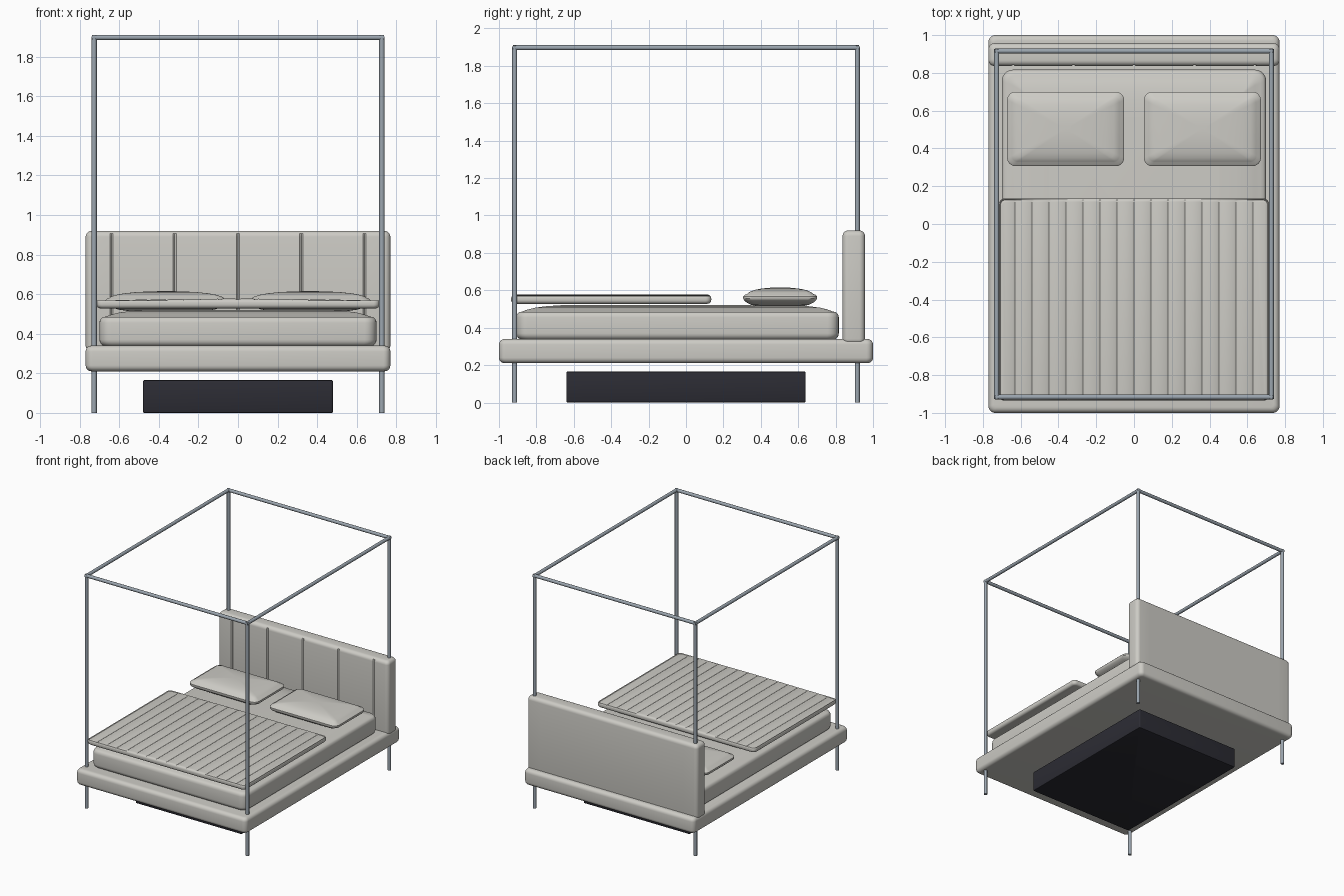
import bpy, bmesh, math
from mathutils import Vector

cube = bpy.data.objects.get("Cube")
if cube:
    bpy.data.objects.remove(cube, do_unlink=True)


def material(name, rgb):
    m = bpy.data.materials.new(name)
    m.use_nodes = True
    m.diffuse_color = (*rgb, 1)
    m.node_tree.nodes["Principled BSDF"].inputs["Base Color"].default_value = (*rgb, 1)
    return m


LINEN = material("warm white linen", (0.61, 0.60, 0.56))
STEEL = material("blue grey steel", (0.33, 0.38, 0.43))
DARK = material("dark plinth", (0.025, 0.025, 0.034))
parts = []


def finish(name, bm, mat):
    bmesh.ops.recalc_face_normals(bm, faces=bm.faces)
    mesh = bpy.data.meshes.new(name)
    bm.to_mesh(mesh)
    bm.free()
    mesh.materials.append(mat)
    ob = bpy.data.objects.new(name, mesh)
    bpy.context.collection.objects.link(ob)
    parts.append(ob)
    return ob


def loft(center, half, corner, levels, steps=6):
    """Stack rounded rectangles; each level is (inset, z, scale)."""
    bm = bmesh.new()
    rings = []
    for inset, z, scale in levels:
        hx, hy = half[0] - inset, half[1] - inset
        r = max(corner - inset * 0.6, 0.008)
        ring = []
        for q, (sx, sy) in enumerate([(1, 1), (-1, 1), (-1, -1), (1, -1)]):
            for i in range(steps + 1):
                a = (q + i / steps) * math.pi / 2
                x = sx * (hx - r) + r * math.cos(a)
                y = sy * (hy - r) + r * math.sin(a)
                ring.append(bm.verts.new((center[0] + x * scale, center[1] + y * scale, z)))
        rings.append(ring)
    n = len(rings[0])
    for lo, hi in zip(rings, rings[1:]):
        for i in range(n):
            bm.faces.new((lo[i], lo[(i + 1) % n], hi[(i + 1) % n], hi[i]))
    bm.faces.new(rings[0][::-1])
    bm.faces.new(rings[-1])
    return bm


def soft_levels(z0, z1, r, steps=5):
    """Levels of a slab whose horizontal edges are rounded by r."""
    arc = [i / steps * math.pi / 2 for i in range(steps + 1)]
    low = [(r - r * math.sin(a), z0 + r - r * math.cos(a), 1) for a in arc]
    high = [(r - r * math.cos(a), z1 - r + r * math.sin(a), 1) for a in arc]
    return low + high


def cut_x(bm, positions):
    for x in positions:
        geom = bm.verts[:] + bm.edges[:] + bm.faces[:]
        bmesh.ops.bisect_plane(bm, geom=geom, plane_co=(x, 0, 0), plane_no=(1, 0, 0))


def on_seam(x, seams):
    return any(abs(x - s) < 0.001 for s in seams)


# Upholstered platform and dark plinth
finish("bed_platform", loft((0, 0), (0.77, 1.0), 0.035, soft_levels(0.21, 0.34, 0.03)), LINEN)
finish("plinth", loft((0, 0), (0.48, 0.64), 0.01, soft_levels(0, 0.165, 0.006, 2)), DARK)

# Headboard with vertical stitched seams on its front
bm = loft((0, 0.897), (0.77, 0.06), 0.03, soft_levels(0.31, 0.92, 0.03))
seams = [-0.64, -0.32, 0, 0.32, 0.64]
cut_x(bm, [s + d for s in seams for d in (-0.008, 0, 0.008)])
for v in bm.verts:
    if v.co.y < 0.839 and on_seam(v.co.x, seams):
        v.co.y += 0.008
finish("headboard", bm, LINEN)

# Mattress with a gently domed top
levels = soft_levels(0.335, 0.49, 0.035)[:-2]
levels += [(0.03, 0.486, 1), (0.06, 0.497, 1), (0.1, 0.507, 1), (0.16, 0.515, 1), (0.25, 0.521, 1)]
finish("mattress", loft((0, -0.045), (0.70, 0.862), 0.06, levels), LINEN)

# Blanket with channel quilting running lengthwise
bm = loft((0, -0.40), (0.715, 0.535), 0.03, soft_levels(0.528, 0.577, 0.02))
seams = [i * 0.09 for i in range(-7, 8)]
cut_x(bm, [s + d for s in seams for d in (-0.012, 0, 0.012)])
for v in bm.verts:
    if v.co.z > 0.57:
        if v.co.z > 0.576 and on_seam(v.co.x, seams):
            v.co.z -= 0.006
        v.co.z -= 0.01 * (v.co.x / 0.715) ** 2
finish("blanket", bm, LINEN)

# Pair of plump pillows
pillow_levels = [(0, 0.515, 0.62), (0, 0.522, 0.78), (0, 0.535, 0.91), (0, 0.547, 0.98),
                 (0, 0.556, 1), (0, 0.568, 1), (0.008, 0.576, 1), (0.02, 0.58, 1),
                 (0.026, 0.586, 1), (0.026, 0.596, 0.9), (0.026, 0.604, 0.75),
                 (0.026, 0.610, 0.55), (0.026, 0.614, 0.3), (0.026, 0.615, 0.1)]
for side, label in ((-1, "right"), (1, "left")):
    bm = loft((side * 0.362, 0.503), (0.31, 0.197), 0.045, pillow_levels)
    finish(label + "_pillow", bm, LINEN)


# Canopy frame of slim round tubes
def tube(name, a, b, radius=0.0135):
    a, b = Vector(a), Vector(b)
    bm = bmesh.new()
    bmesh.ops.create_cone(bm, cap_ends=True, segments=12, radius1=radius,
                          radius2=radius, depth=(b - a).length)
    ob = finish(name, bm, STEEL)
    ob.location = (a + b) / 2
    ob.rotation_euler = (b - a).to_track_quat("Z", "Y").to_euler()


PX, PY, PZ = 0.727, 0.916, 1.897
for s, side in ((-1, "right"), (1, "left")):
    for t, end in ((-1, "front"), (1, "back")):
        tube(f"{end}_{side}_post", (s * PX, t * PY, 0), (s * PX, t * PY, PZ + 0.005))
    tube(side + "_canopy_rail", (s * PX, -PY - 0.01, PZ), (s * PX, PY + 0.01, PZ))
for t, end in ((-1, "front"), (1, "back")):
    tube(end + "_canopy_rail", (-PX - 0.01, t * PY, PZ), (PX + 0.01, t * PY, PZ))

# Smooth shading with crisp edges
bpy.ops.object.select_all(action="DESELECT")
for ob in parts:
    ob.select_set(True)
bpy.context.view_layer.objects.active = parts[0]
bpy.ops.object.shade_smooth_by_angle(angle=math.radians(35))
